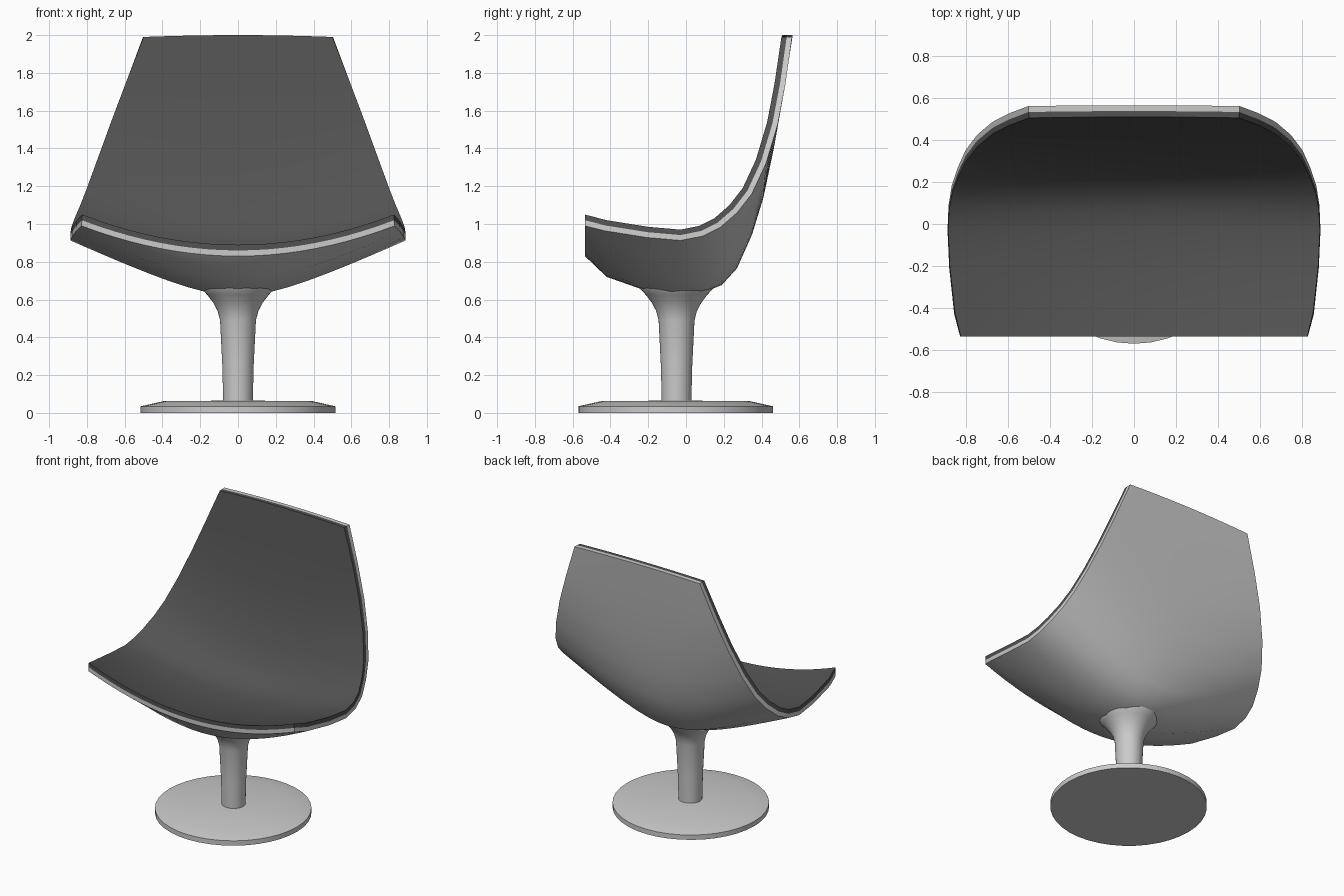
import bpy, bmesh, math
from mathutils import Vector

if "Cube" in bpy.data.objects:
    bpy.data.objects.remove(bpy.data.objects["Cube"])

# Stations from front edge to top: rim (x, y, z), inner centre (y, z), outer centre (y, z), outer roundness
STATIONS = [
    (0.825, -0.535, 1.05, -0.535, 0.89, -0.535, 0.83, 3),
    (0.853, -0.42, 1.02, -0.42, 0.865, -0.42, 0.72, 1),
    (0.877, -0.20, 0.985, -0.22, 0.84, -0.25, 0.66, 0.4),
    (0.885, -0.03, 0.97, -0.04, 0.835, -0.08, 0.62, 0.35),
    (0.88, 0.07, 0.99, 0.07, 0.85, 0.08, 0.632, 0.35),
    (0.865, 0.15, 1.03, 0.15, 0.89, 0.19, 0.677, 0.4),
    (0.835, 0.23, 1.10, 0.22, 0.96, 0.27, 0.765, 0.45),
    (0.80, 0.30, 1.19, 0.29, 1.085, 0.35, 0.945, 0.6),
    (0.745, 0.37, 1.34, 0.36, 1.25, 0.41, 1.14, 0.8),
    (0.672, 0.43, 1.54, 0.415, 1.465, 0.465, 1.40, 1),
    (0.593, 0.47, 1.75, 0.465, 1.72, 0.515, 1.68, 2),
    (0.50, 0.505, 1.99, 0.51, 2.00, 0.565, 2.00, 3),
]
COLS = 20
THICK = 0.057


def finish(bm, name, angle=35):
    bmesh.ops.recalc_face_normals(bm, faces=bm.faces)
    mesh = bpy.data.meshes.new(name)
    bm.to_mesh(mesh)
    bm.free()
    ob = bpy.data.objects.new(name, mesh)
    bpy.context.collection.objects.link(ob)
    bpy.ops.object.select_all(action='DESELECT')
    ob.select_set(True)
    bpy.context.view_layer.objects.active = ob
    bpy.ops.object.shade_smooth_by_angle(angle=math.radians(angle))
    return ob


def shell_point(j, s, t):
    """Point at station j, across s (-1..1), depth t (0 inner, 1 outer)."""
    last = len(STATIONS) - 1
    x, y, z, iy, iz, oy, oz, rnd = STATIONS[j]
    a, b = STATIONS[max(j - 1, 0)], STATIONS[min(j + 1, last)]
    tan = Vector((b[1] - a[1], b[2] - a[2])).normalized()
    ry, rz = y + tan.y * THICK, z - tan.x * THICK
    if j == 0:
        ry, rz = y, z - 0.06
    if j == last:
        rz = z
    k = s * s
    inner = Vector((s * x, iy + (y - iy) * k, iz + (z - iz) * k))
    # the outside falls more directly towards the stem
    k = (math.hypot(s, rnd) - rnd) / (math.hypot(1, rnd) - rnd)
    outer = Vector((s * (x + 0.003), oy + (ry - oy) * k, oz + (rz - oz) * k))
    return inner.lerp(outer, t)


def slab(name, t0, t1):
    """Closed curved slab between two depths of the seat."""
    bm = bmesh.new()
    rows = len(STATIONS)
    grids = [[[bm.verts.new(shell_point(j, -1 + 2 * i / COLS, t))
               for i in range(COLS + 1)] for j in range(rows)] for t in (t0, t1)]
    for g in grids:
        for j in range(rows - 1):
            for i in range(COLS):
                bm.faces.new((g[j][i], g[j][i + 1], g[j + 1][i + 1], g[j + 1][i]))
    # border strip
    lo, hi = [g[0][:-1] + [r[-1] for r in g[:-1]] + g[-1][:0:-1]
              + [r[0] for r in g[:0:-1]] for g in grids]
    for k in range(len(lo)):
        m = (k + 1) % len(lo)
        bm.faces.new((lo[k], lo[m], hi[m], hi[k]))
    return finish(bm, name, 38)


def lathe(name, profile, centre_y, angle, steps=40):
    bm = bmesh.new()
    vs = [bm.verts.new((r, 0, z)) for r, z in profile]
    es = [bm.edges.new(p) for p in zip(vs, vs[1:])]
    bmesh.ops.spin(bm, geom=vs + es, cent=(0, 0, 0), axis=(0, 0, 1),
                   angle=math.tau, steps=steps)
    bmesh.ops.remove_doubles(bm, verts=bm.verts, dist=1e-4)
    bmesh.ops.translate(bm, verts=bm.verts, vec=(0, centre_y, 0))
    return finish(bm, name, angle)


# Dark inner cushion and light outer shell
cushion = slab("seat_cushion", 0.0, 0.5)
slab("seat_shell", 0.5, 1.0)
dark = bpy.data.materials.new("dark_grey")
dark.diffuse_color = (0.085, 0.085, 0.085, 1)
dark.use_nodes = True
dark.node_tree.nodes["Principled BSDF"].inputs["Base Color"].default_value = dark.diffuse_color
cushion.data.materials.append(dark)

# Flared stem and round foot
lathe("stem", [(0.0, 0.05), (0.078, 0.05), (0.083, 0.25), (0.095, 0.49), (0.108, 0.54),
               (0.132, 0.585), (0.163, 0.625), (0.195, 0.66), (0.205, 0.69), (0.0, 0.70)],
      -0.05, 40)
lathe("round_foot", [(0.0, 0.0), (0.515, 0.0), (0.515, 0.035), (0.39, 0.063), (0.0, 0.065)],
      -0.055, 35)
